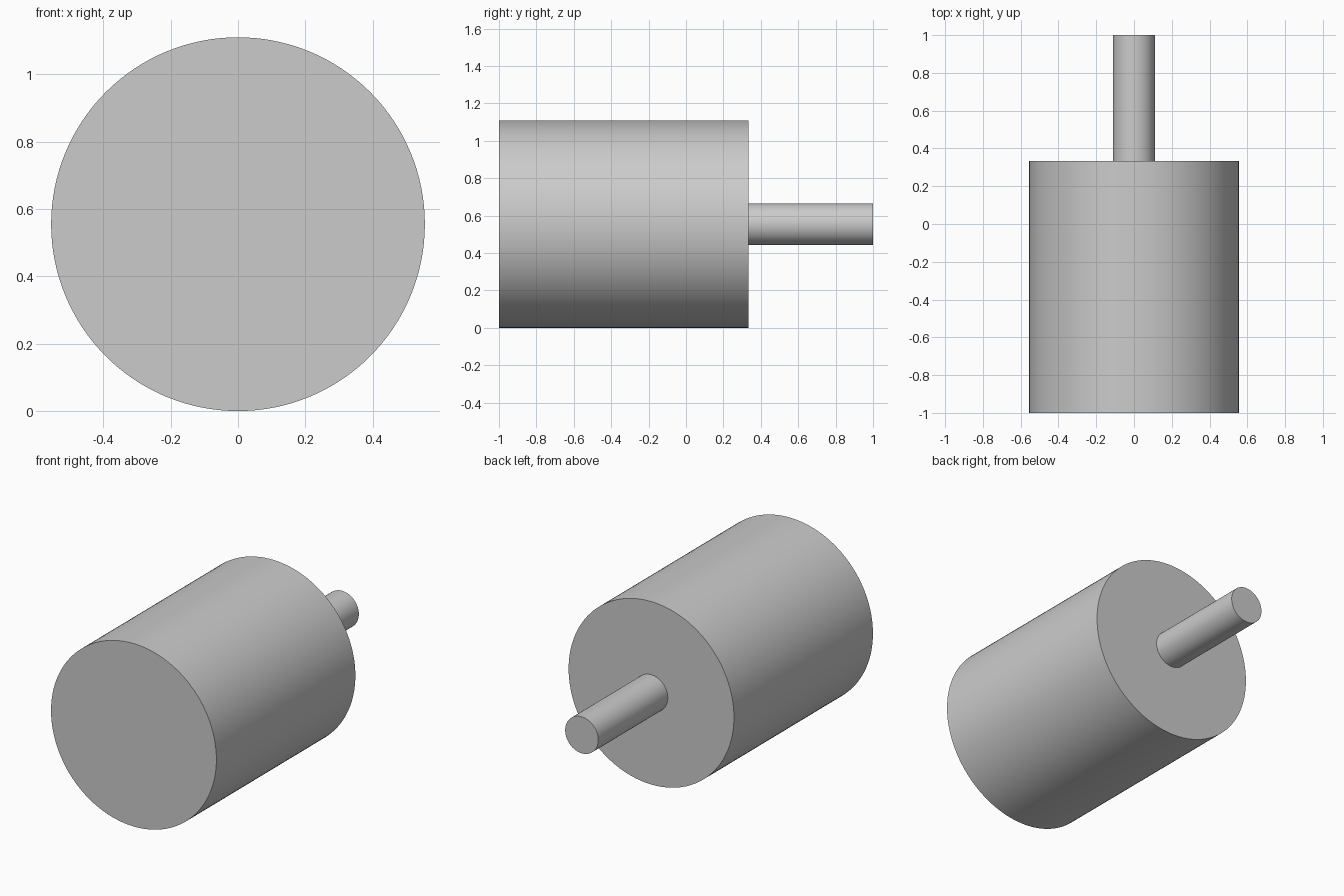
import bpy
from math import pi, radians

default = bpy.data.objects.get("Cube")
if default:
    bpy.data.objects.remove(default, do_unlink=True)

RADIUS = 0.555  # body radius, also the height of the axis

# Single grey finish
grey = bpy.data.materials.new("plain_grey")
grey.use_nodes = True
colour = (0.6, 0.6, 0.6, 1)
grey.diffuse_color = colour
grey.node_tree.nodes["Principled BSDF"].inputs["Base Color"].default_value = colour


def cylinder_along_y(name, radius, y_start, y_end):
    """Smooth capped cylinder lying along the y axis."""
    bpy.ops.mesh.primitive_cylinder_add(
        vertices=128, radius=radius, depth=y_end - y_start,
        location=(0, (y_start + y_end) / 2, RADIUS), rotation=(pi / 2, 0, 0))
    part = bpy.context.object
    part.name = name
    part.data.materials.append(grey)
    bpy.ops.object.shade_smooth_by_angle(angle=radians(30))
    return part


# Wide drum at the front, thin shaft out of its back
cylinder_along_y("drum", RADIUS, -1, 0.333)
cylinder_along_y("shaft", 0.111, 0.333, 1)
